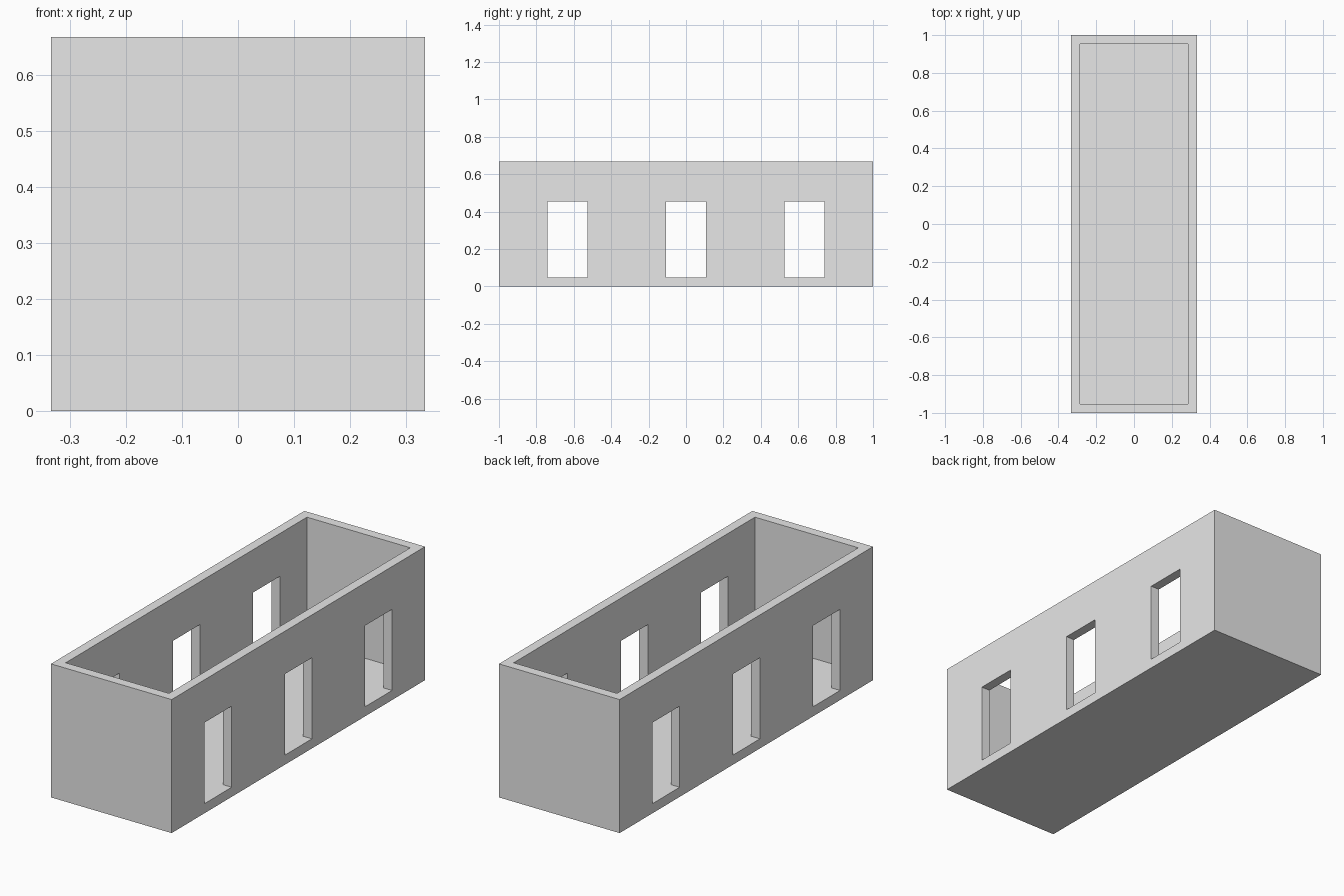
import bpy

default_cube = bpy.data.objects.get("Cube")
if default_cube:
    bpy.data.objects.remove(default_cube, do_unlink=True)

WIDTH, LENGTH, HEIGHT = 0.667, 2.0, 0.667
WALL = 0.048
WINDOW_WIDTH, WINDOW_HEIGHT = 0.214, 0.405
WINDOW_SPACING = 0.633

grey = bpy.data.materials.new("plain_grey")
grey.use_nodes = True
grey.diffuse_color = (0.8, 0.8, 0.8, 1)
grey.node_tree.nodes["Principled BSDF"].inputs["Base Color"].default_value = (0.8, 0.8, 0.8, 1)


def box(name, size, y, bottom):
    """Box centred on x = 0, standing at the given height."""
    bpy.ops.mesh.primitive_cube_add(size=1, location=(0, y, bottom + size[2] / 2))
    obj = bpy.context.object
    obj.name = name
    obj.scale = size
    bpy.ops.object.transform_apply(location=True, rotation=False, scale=True)
    obj.data.materials.append(grey)
    return obj


def cut(target, cutter):
    """Subtract the cutter from the target, then discard it."""
    cutter.hide_render = True
    mod = target.modifiers.new("cut", "BOOLEAN")
    mod.operation = "DIFFERENCE"
    mod.solver = "EXACT"
    mod.object = cutter
    bpy.context.view_layer.objects.active = target
    bpy.ops.object.modifier_apply(modifier=mod.name)
    bpy.data.objects.remove(cutter, do_unlink=True)


# Open-topped shell with a solid floor
shell = box("building_shell", (WIDTH, LENGTH, HEIGHT), 0, 0)
cut(shell, box("room_cutter", (WIDTH - 2 * WALL, LENGTH - 2 * WALL, HEIGHT), 0, WALL))

# Three openings, level with the floor, through both long walls
for i in (-1, 0, 1):
    cut(shell, box("opening_cutter", (WIDTH * 2, WINDOW_WIDTH, WINDOW_HEIGHT),
                   i * WINDOW_SPACING, WALL))
